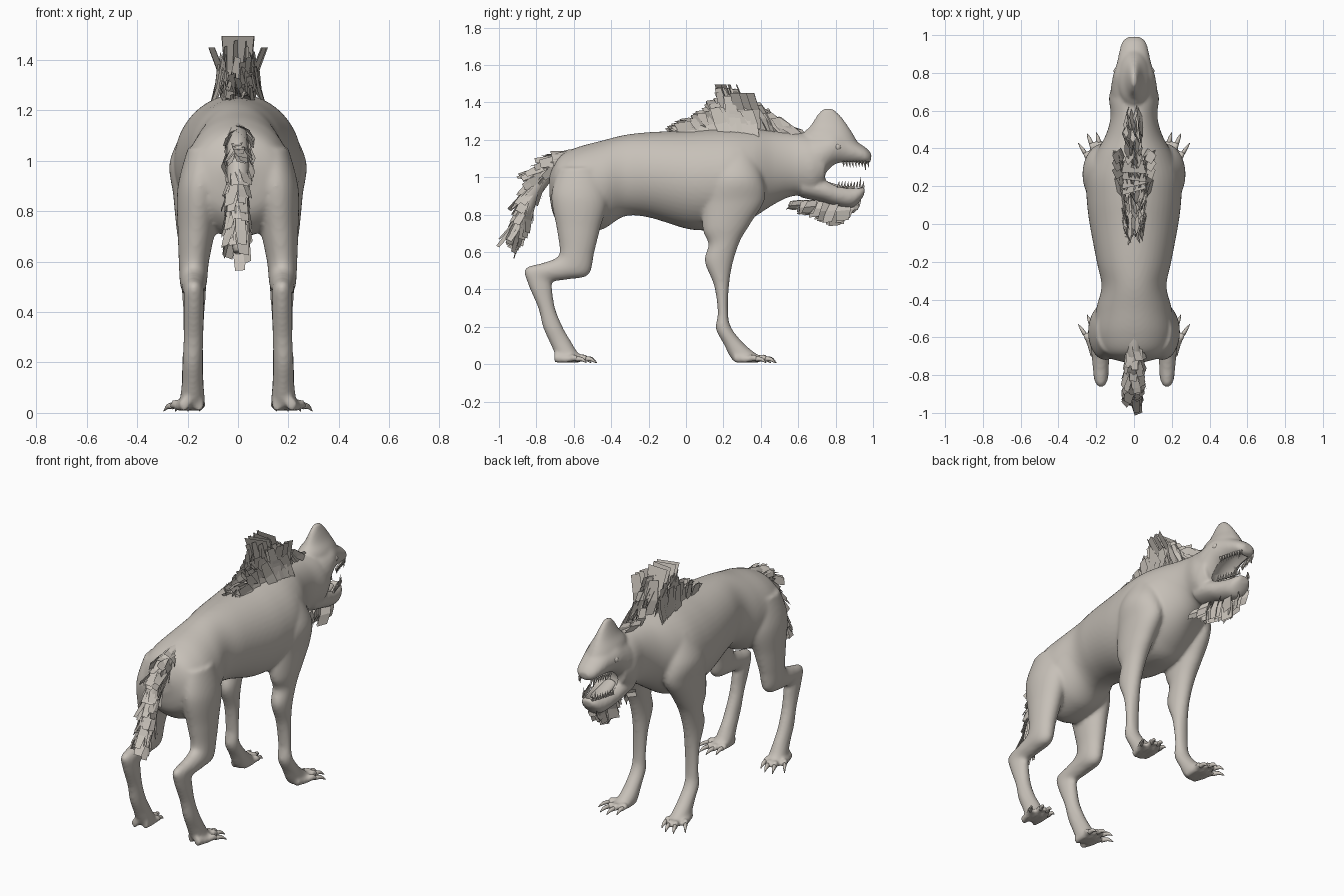
import bpy, bmesh, math, random
from mathutils import Vector

random.seed(4)
start_cube = bpy.data.objects.get("Cube")
if start_cube:
    bpy.data.objects.remove(start_cube, do_unlink=True)

hide = bpy.data.materials.new("warm_grey_hide")
hide.use_nodes = True
hide.diffuse_color = (.57, .53, .48, 1)
hide.node_tree.nodes["Principled BSDF"].inputs["Base Color"].default_value = hide.diffuse_color
SIDES = (1, -1)


def finish(name, bm, smooth=False):
    """Turn a bmesh into a named, coloured object."""
    mesh = bpy.data.meshes.new(name)
    bm.to_mesh(mesh)
    bm.free()
    mesh.materials.append(hide)
    for face in mesh.polygons:
        face.use_smooth = smooth
    obj = bpy.data.objects.new(name, mesh)
    bpy.context.collection.objects.link(obj)
    return obj


def spline(a, b, c, d, t):
    """Catmull-Rom blend of four number tuples."""
    return [.5 * (2 * q + (r - p) * t + (2 * p - 5 * q + 4 * r - s) * t * t
                  + (3 * q - p - 3 * r + s) * t ** 3) for p, q, r, s in zip(a, b, c, d)]


def loft(bm, rings, side=1, sides=48, steps=8):
    """Closed tube; each ring is edge one (y, z), edge two (y, z), centre x, half width."""
    dense = []
    for i in range(len(rings) - 1):
        near = [rings[max(0, min(len(rings) - 1, i + k))] for k in (-1, 0, 1, 2)]
        dense += [spline(*near, s / steps) for s in range(steps)]
    dense.append(rings[-1])
    loops = []
    for ya, za, yb, zb, x, w in dense:
        loop = []
        for k in range(sides):
            a = math.tau * k / sides
            c = math.cos(a) / 2
            loop.append(bm.verts.new((side * x + w * math.sin(a),
                                      (ya + yb) / 2 + (ya - yb) * c,
                                      (za + zb) / 2 + (za - zb) * c)))
        loops.append(loop)
    for one, two in zip(loops, loops[1:]):
        for k in range(sides):
            n = (k + 1) % sides
            bm.faces.new((one[k], one[n], two[n], two[k]))
    bm.faces.new(loops[0])
    bm.faces.new(loops[-1])
    bmesh.ops.recalc_face_normals(bm, faces=bm.faces)


def upright(rows):
    """Rings on the centre line."""
    return [(ya, za, yb, zb, 0, w) for ya, za, yb, zb, w in rows]


def spike(bm, base, tip, radius, sides=6):
    """Pointed cone for claws and teeth."""
    base, tip = Vector(base), Vector(tip)
    axis = (tip - base).normalized()
    u = axis.orthogonal().normalized()
    v = axis.cross(u)
    ring = [bm.verts.new(base + radius * (u * math.cos(math.tau * k / sides)
                                          + v * math.sin(math.tau * k / sides))) for k in range(sides)]
    point = bm.verts.new(tip)
    bm.faces.new(ring)
    for k in range(sides):
        bm.faces.new((ring[k], ring[(k + 1) % sides], point))


def card(bm, root, tip, across, width, bend=.02, taper=.7):
    """Flat bent strip of fur."""
    root, tip, across = Vector(root), Vector(tip), Vector(across).normalized()
    out = (tip - root).cross(across).normalized() * bend
    rows = []
    for t, w in ((0, .8), (.5, 1), (1, taper)):
        p = root.lerp(tip, t) + out * math.sin(math.pi * t)
        half = across * width * w / 2
        rows.append((bm.verts.new(p - half), bm.verts.new(p + half)))
    for (a, b), (c, d) in zip(rows, rows[1:]):
        bm.faces.new((a, b, d, c))


def height(points, y):
    """Piecewise linear outline."""
    for (a, za), (b, zb) in zip(points, points[1:]):
        if y <= b:
            return za + (zb - za) * max(0, (y - a) / (b - a))
    return points[-1][1]


# Torso and neck
trunk = upright([
    (-.73, 1.02, -.73, .90, .06), (-.68, 1.11, -.70, .78, .17), (-.58, 1.16, -.60, .70, .215),
    (-.45, 1.195, -.45, .72, .20), (-.33, 1.225, -.33, .79, .172), (-.2, 1.24, -.2, .785, .197),
    (0, 1.25, 0, .725, .235), (.13, 1.26, .12, .715, .25), (.25, 1.265, .25, .72, .252),
    (.36, 1.26, .34, .77, .215), (.46, 1.25, .48, .86, .15), (.56, 1.24, .58, .9, .124),
    (.66, 1.23, .68, .89, .132), (.75, 1.21, .74, .94, .112)])
# Upper head, lower jaw and pointed crest
upper_head = upright([
    (.64, 1.22, .66, .95, .122), (.72, 1.24, .72, .98, .122), (.79, 1.25, .79, 1.05, .11),
    (.86, 1.225, .85, 1.065, .09), (.92, 1.185, .92, 1.07, .076), (.965, 1.155, .965, 1.07, .062),
    (.992, 1.125, .988, 1.08, .035)])
lower_jaw = upright([
    (.62, 1.02, .62, .89, .10), (.73, 1.0, .73, .865, .10), (.80, .975, .80, .845, .088),
    (.88, .955, .88, .835, .072), (.93, .95, .92, .86, .058), (.96, .945, .95, .90, .035)])
crest = upright([
    (.94, 1.14, .60, 1.14, .10), (.905, 1.21, .62, 1.225, .082), (.865, 1.275, .665, 1.275, .048),
    (.825, 1.33, .70, 1.33, .026), (.785, 1.368, .735, 1.368, .013)])
# Legs, from the shoulder or hip down to the foot
front_leg = [
    (.36, 1.15, .18, 1.16, .13, .07), (.41, 1.0, .12, 1.0, .17, .10), (.42, .88, .09, .85, .17, .087),
    (.35, .76, .09, .72, .175, .07), (.29, .66, .12, .64, .175, .058), (.25, .54, .10, .55, .175, .052),
    (.23, .42, .15, .42, .175, .044), (.225, .28, .17, .28, .178, .04), (.24, .2, .16, .19, .18, .042),
    (.30, .12, .20, .11, .18, .044), (.37, .06, .25, .02, .182, .05), (.41, .04, .30, .01, .19, .04)]
hind_leg = [
    (-.45, 1.05, -.68, 1.05, .13, .07), (-.42, .88, -.72, .9, .15, .09), (-.46, .72, -.69, .72, .165, .074),
    (-.49, .6, -.675, .6, .175, .06), (-.52, .48, -.70, .565, .177, .054), (-.62, .455, -.77, .54, .177, .047),
    (-.71, .44, -.86, .51, .175, .04), (-.715, .40, -.845, .43, .175, .04), (-.70, .3, -.79, .3, .177, .039),
    (-.66, .2, -.765, .2, .18, .04), (-.62, .13, -.73, .12, .18, .042), (-.58, .065, -.68, .025, .182, .05),
    (-.55, .045, -.62, .01, .19, .042)]
# Toes: sideways place, tip reach and tip sideways place
toes = [(.155, .41, .148), (.175, .44, .185), (.2, .435, .225), (.21, .385, .258)]

skin = bmesh.new()
claws = bmesh.new()
for rings in (trunk, upper_head, lower_jaw, crest):
    loft(skin, rings)
for side in SIDES:
    for leg, shift in ((front_leg, 0), (hind_leg, -.96)):
        loft(skin, leg, side)
        for x, reach, tip_x in toes:
            y = reach + shift
            mid = (x + tip_x) / 2
            out = (tip_x - x) * .3 + .004
            loft(skin, [(y - .13, .06, y - .13, .008, x, .02), (y - .06, .044, y - .06, .008, mid, .017),
                        (y - .025, .055, y - .025, .015, tip_x - out / 2, .019),
                        (y, .04, y, .012, tip_x, .017)], side, 16, 4)
            # Curved claw
            loft(claws, [(y - .01, .042, y - .015, .014, tip_x, .013),
                         (y + .022, .036, y + .015, .016, tip_x + out, .01),
                         (y + .045, .008, y + .041, .006, tip_x + out * 2, .002)], side, 8, 3)
body = finish("body_skin", skin, True)
remesh = body.modifiers.new("blend_parts", "REMESH")
remesh.mode = "VOXEL"
remesh.voxel_size = .01
remesh.use_smooth_shade = True
soften = body.modifiers.new("soften", "SMOOTH")
soften.factor = .5
soften.iterations = 7
finish("claws", claws, True)

# Mouth hollow between palate and jaw floor
hollow = bmesh.new()
loft(hollow, upright([(.73, 1.04, .73, .96, .05), (.79, 1.09, .79, .925, .082), (.86, 1.12, .86, .90, .068),
                      (.92, 1.115, .915, .905, .05), (.96, 1.105, .935, .92, .03)]), 1, 24, 4)
cutter = finish("mouth_cutter", hollow, True)
cutter.hide_render = True
cutter.display_type = "WIRE"
carve = body.modifiers.new("open_mouth", "BOOLEAN")
carve.operation = "DIFFERENCE"
carve.solver = "EXACT"
carve.object = cutter

# Teeth along both lips, with longer fangs near the front
teeth = bmesh.new()
for side in SIDES:
    for i in range(9):
        y = .84 + .0165 * i
        long = .042 if i == 7 else .02
        w = .077 - .0045 * i
        spike(teeth, (side * w, y, 1.085), (side * w, y + .005, 1.07 - long), .008, 5)
        y -= .025
        w = .077 - .0055 * i
        spike(teeth, (side * w, y, .945), (side * w, y + .004, .96 + long), .008, 5)
finish("teeth", teeth)

# Tongue and eyes
tongue = bmesh.new()
loft(tongue, upright([(.73, .985, .73, .93, .04), (.83, .955, .83, .92, .04), (.90, .95, .90, .93, .02)]))
finish("tongue", tongue, True)
eyes = bmesh.new()
for side in SIDES:
    ball = bmesh.ops.create_uvsphere(eyes, u_segments=14, v_segments=10, radius=.02)
    bmesh.ops.translate(eyes, verts=ball["verts"], vec=(side * .088, .81, 1.16))
finish("eyes", eyes, True)

# Mane: narrow strips along the ridge
mane = bmesh.new()
ridge = [(-.15, 1.25), (0, 1.32), (.1, 1.37), (.17, 1.48), (.28, 1.48), (.35, 1.43),
         (.42, 1.37), (.5, 1.31), (.62, 1.25)]
for i in range(70):
    y = -.04 + .66 * i / 70
    lean = random.uniform(-1, 1)
    tip_y = y - random.uniform(.05, .12)
    top = height(ridge, tip_y) - .03 * random.random()
    turn = random.uniform(.9, 2.2)
    card(mane, (lean * .04, y, 1.23), (lean * .045, tip_y, top),
         (math.cos(turn), math.sin(turn), .15), random.uniform(.05, .08), random.uniform(-.02, .02))
# Mane: skirts climbing from the shoulders, wider towards the neck
for side in SIDES:
    for i in range(22):
        y = .02 + .36 * i / 22
        wide = .075 if y < .2 else .11
        tip_y = y - random.uniform(.01, .08)
        top = 1.24 + (height(ridge, tip_y) - 1.24) * random.uniform(.45, .85)
        card(mane, (side * wide, y, 1.205), (side * wide * random.uniform(.4, .75), tip_y, top),
             (side * .15, 1, random.uniform(-.1, .3)), random.uniform(.06, .09), .008 * side, .75)
    # Flared tufts beside the peak
    for y in (.27, .31, .35):
        card(mane, (side * .06, y + .03, 1.26), (side * .105, y - .01, 1.45),
             (.35, side * random.uniform(.5, 1), 0), .06, .015, .9)
for y in (.17, .2, .23, .27):
    card(mane, (0, y + .08, 1.22), (0, y, 1.495), (1, random.uniform(-.3, .3), 0), .11, .01, 1.2)
finish("mane", mane)

# Tail: slim core wrapped in overlapping cards
core = upright([(-.53, 1.16, -.55, 1.07, .04), (-.68, 1.135, -.66, 1.03, .045), (-.80, 1.07, -.72, .98, .045),
                (-.875, .93, -.79, .88, .045), (-.91, .79, -.84, .76, .04), (-.965, .65, -.92, .63, .02)])
tail = bmesh.new()
loft(tail, core, 1, 10, 3)
finish("tail_core", tail, True)
fur = bmesh.new()
path = [Vector((0, (r[0] + r[2]) / 2, (r[1] + r[3]) / 2)) for r in core]
for i in range(130):
    t = .25 + 4.1 * i / 130
    k = int(t)
    along = (path[k + 1] - path[k]).normalized()
    centre = path[k].lerp(path[k + 1], t - k)
    a = random.uniform(0, math.tau)
    normal = Vector((1, 0, 0)).cross(along)
    out = Vector((math.cos(a), 0, 0)) + normal * math.sin(a)
    across = along.cross(out)
    root = centre + out * .038
    card(fur, root, root + along * random.uniform(.12, .16) + out * random.uniform(.005, .03),
         across, random.uniform(.04, .06), .008, .75)
finish("tail_fur", fur)

# Beard: broad cards hanging and swept back below the jaw
beard = bmesh.new()
fringe = [(.5, .86), (.6, .81), (.7, .78), (.8, .73), (.88, .80), (.95, .9)]
for i in range(32):
    y = .58 + .34 * i / 32
    x = random.uniform(-.05, .05)
    tip_y = y - random.uniform(.0, .05)
    turn = random.uniform(.9, 2.2)
    card(beard, (x, y, .875), (x * 1.1, tip_y, height(fringe, tip_y) + .015 * random.random()),
         (math.cos(turn), math.sin(turn), .1), random.uniform(.06, .08), .01, .85)
finish("beard", beard)
